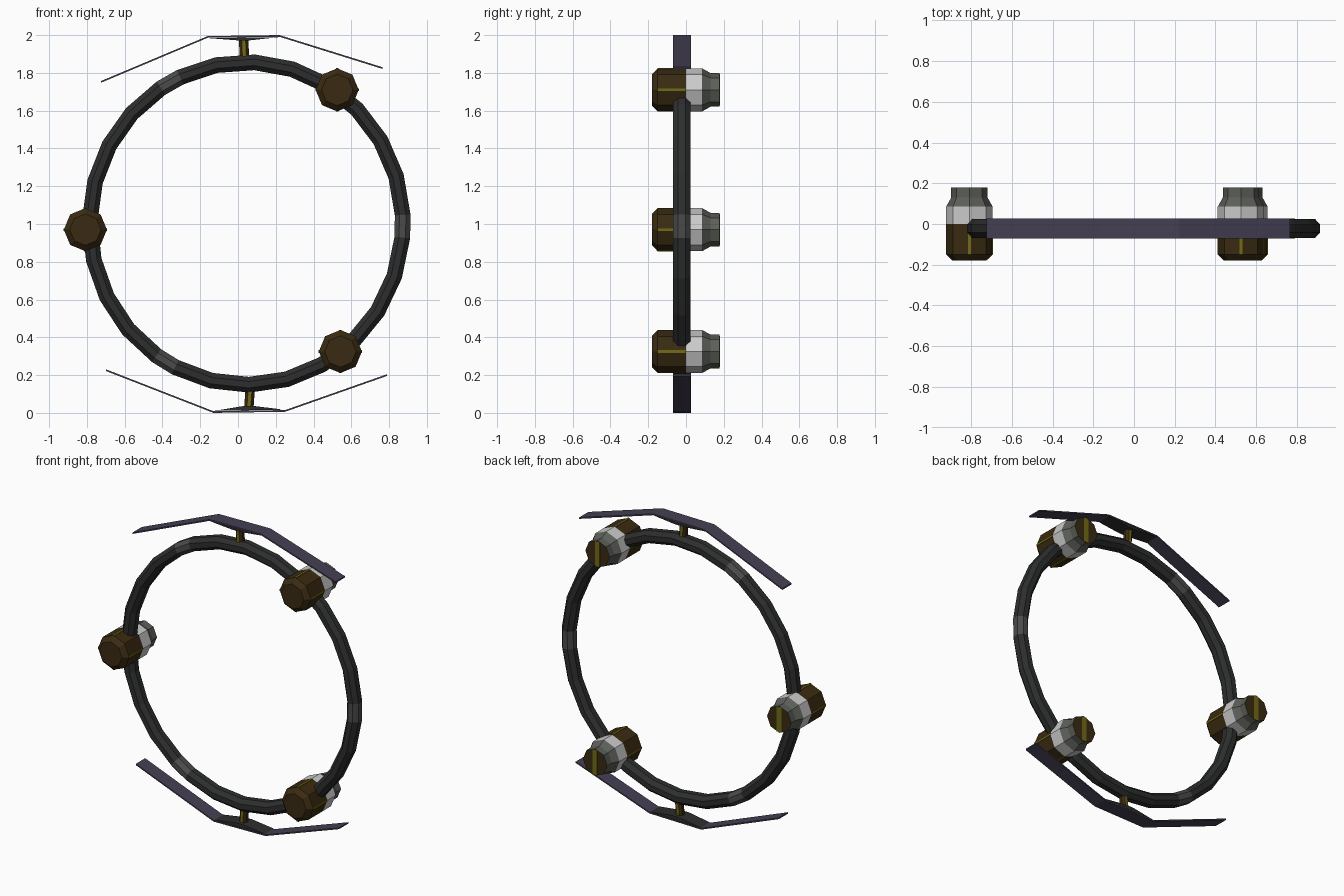
import bpy, bmesh, math
from mathutils import Vector

if "Cube" in bpy.data.objects:
    bpy.data.objects.remove(bpy.data.objects["Cube"])

CX, CZ, YC = 0.044, 1.003, -0.022   # ring centre


def mat(name, rgb):
    m = bpy.data.materials.new(name)
    m.diffuse_color = (*rgb, 1)
    m.use_nodes = True
    m.node_tree.nodes["Principled BSDF"].inputs["Base Color"].default_value = m.diffuse_color
    return m


DARK = mat("charcoal", (0.026, 0.027, 0.027))
WORN = mat("worn grey", (0.07, 0.07, 0.07))
BROWN = mat("dark brown", (0.042, 0.024, 0.006))
YELLOW = mat("olive yellow", (0.17, 0.145, 0.008))
WHITE = mat("off white", (0.6, 0.6, 0.6))
GREY = mat("nozzle grey", (0.105, 0.112, 0.1))
PURPLE = mat("dusk purple", (0.06, 0.05, 0.085))


def finish(name, bm, *mats):
    bmesh.ops.recalc_face_normals(bm, faces=bm.faces)
    me = bpy.data.meshes.new(name)
    bm.to_mesh(me)
    bm.free()
    for m in mats:
        me.materials.append(m)
    ob = bpy.data.objects.new(name, me)
    bpy.context.collection.objects.link(ob)
    return ob


def skin(bm, loops, closed=False, rule=None):
    """Bridge successive vertex loops; cap the ends unless closed."""
    vs = [[bm.verts.new(p) for p in lp] for lp in loops]
    n, k = len(vs), len(vs[0])
    for i in range(n if closed else n - 1):
        a, b = vs[i], vs[(i + 1) % n]
        for j in range(k):
            f = bm.faces.new((a[j], a[(j + 1) % k], b[(j + 1) % k], b[j]))
            f.material_index = rule(i, j) if rule else 0
    if not closed:
        bm.faces.new(vs[0])
        bm.faces.new(vs[-1])


def box(bm, lo, hi, mi=0):
    loops = [[(lo[0], y, lo[2]), (hi[0], y, lo[2]), (hi[0], y, hi[2]), (lo[0], y, hi[2])]
             for y in (lo[1], hi[1])]
    skin(bm, loops, rule=lambda i, j: mi)
    bm.faces.ensure_lookup_table()
    for f in bm.faces[-2:]:
        f.material_index = mi


# Ring: three short worn joints with eight long segments between each
angles = []
for third in range(3):
    base = third * 120 - 1
    angles += [base - 4] + [base + 4 + 14 * s for s in range(8)]
loops = []
for a in map(math.radians, angles):
    lp = []
    for j in range(8):
        t = math.radians(22.5 + 45 * j)
        r = 0.045 * math.cos(t)
        lp.append((CX + (0.829 + r) * math.cos(a), YC + 0.05 * math.sin(t),
                   CZ + (0.854 + r) * math.sin(a)))
    loops.append(lp)
bm = bmesh.new()
skin(bm, loops, True, lambda i, j: int(i % 9 == 0))
finish("ring", bm, DARK, WORN)

# Thrusters: octagonal bodies along y, coloured by position along the axis
PROFILE = [(-0.18, 0.083), (-0.15, 0.114), (0.0, 0.114), (0.085, 0.114),
           (0.13, 0.089), (0.178, 0.089)]
BANDS = [0, 0, 1, 2, 2]
for name, x, z in (("left_thruster", -0.808, 0.97), ("upper_thruster", 0.525, 1.71),
                   ("lower_thruster", 0.542, 0.325)):
    bm = bmesh.new()
    loops = [[(x + r * math.cos(j * math.pi / 4), y, z + r * math.sin(j * math.pi / 4))
              for j in range(8)] for y, r in PROFILE]
    skin(bm, loops, rule=lambda i, j: BANDS[i])
    # stripes on the four sides and across the rear cap
    for d in (-1, 1):
        s = 0.111 * d
        box(bm, (x + s - 0.004, -0.15, z - 0.007), (x + s + 0.004, -0.003, z + 0.007), 3)
        box(bm, (x - 0.007, -0.15, z + s - 0.004), (x + 0.007, -0.003, z + s + 0.004), 3)
    box(bm, (x - 0.017, 0.176, z - 0.083), (x + 0.017, 0.18, z + 0.083), 3)
    finish(name, bm, BROWN, WHITE, GREY, YELLOW)

# Shields: bent thin plates, each with a shallow bracket and a stem to the ring
Y0, Y1 = -0.07, 0.027


def shield(name, pts, d, stem_a, stem_b):
    # d points from the plate towards the ring (+1 up, -1 down)
    bm = bmesh.new()
    skin(bm, [[(x, Y0, z), (x, Y1, z), (x, Y1, z + d * 0.009), (x, Y0, z + d * 0.009)]
              for x, z in pts])
    finish(name + "_shield", bm, PURPLE)

    (xa, za), (xb, zb) = pts[1], pts[2]
    mx, mz = stem_a
    prof = [(xa + 0.005, za + d * 0.004), (mx - 0.03, mz), (mx + 0.03, mz), (xb - 0.005, zb + d * 0.004)]
    prof = [(x, z + (d * 0.007 if i in (0, 3) else 0)) for i, (x, z) in enumerate(prof)]
    bm = bmesh.new()
    skin(bm, [[(x, y, z) for x, z in prof] for y in (Y0 + 0.001, Y1 - 0.001)])
    finish(name + "_bracket", bm, DARK)

    bm = bmesh.new()
    skin(bm, [[(x + 0.027 * math.cos(math.radians(22.5 + 45 * j)),
                YC + 0.027 * math.sin(math.radians(22.5 + 45 * j)), z) for j in range(8)]
              for x, z in (stem_a, stem_b)], rule=lambda i, j: int(j % 4 == 1))
    finish(name + "_stem", bm, BROWN, YELLOW)


shield("top", [(-0.725, 1.757), (-0.16, 1.995), (0.22, 2.0), (0.765, 1.83)], -1,
       (0.03, 1.972), (0.035, 1.86))
shield("bottom", [(-0.70, 0.222), (-0.13, 0.0), (0.25, 0.006), (0.79, 0.196)], 1,
       (0.058, 0.036), (0.066, 0.15))
